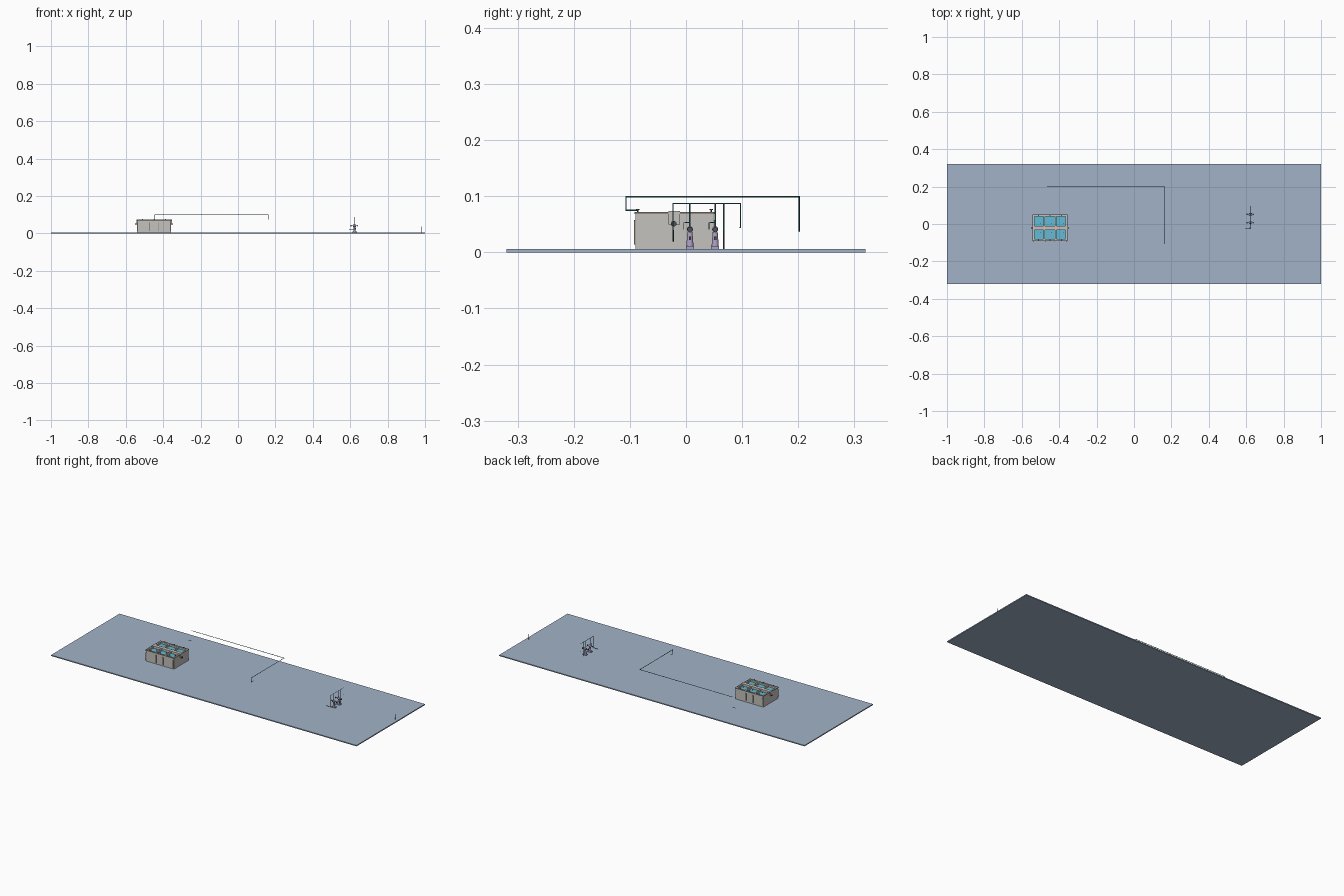
import bpy, math
from mathutils import Vector

if "Cube" in bpy.data.objects:
    bpy.data.objects.remove(bpy.data.objects["Cube"])


def material(name, rgb):
    m = bpy.data.materials.new(name)
    m.diffuse_color = (*rgb, 1)
    m.use_nodes = True
    m.node_tree.nodes["Principled BSDF"].inputs["Base Color"].default_value = m.diffuse_color
    return m


GROUND = material("ground_blue", (0.36, 0.45, 0.58))
CONCRETE = material("concrete", (0.55, 0.54, 0.51))
RIM = material("rim_brown", (0.30, 0.25, 0.21))
WATER = material("water", (0.12, 0.50, 0.68))
TEAL = material("pipe_teal", (0.05, 0.20, 0.20))
PUMP = material("pump_lavender", (0.42, 0.36, 0.55))
DARK = material("dark_metal", (0.08, 0.08, 0.10))


def box(name, x0, x1, y0, y1, z0, z1, mat):
    bpy.ops.mesh.primitive_cube_add(size=1, location=((x0 + x1) / 2, (y0 + y1) / 2, (z0 + z1) / 2))
    o = bpy.context.object
    o.name = name
    o.scale = (x1 - x0, y1 - y0, z1 - z0)
    bpy.ops.object.transform_apply(location=False, rotation=False, scale=True)
    o.data.materials.append(mat)
    return o


def rod(name, a, b, r, mat, r2=None, sides=16):
    a, b = Vector(a), Vector(b)
    bpy.ops.mesh.primitive_cone_add(vertices=sides, radius1=r, radius2=r if r2 is None else r2,
                                    depth=(b - a).length, location=(a + b) / 2)
    o = bpy.context.object
    o.name = name
    o.rotation_euler = (b - a).to_track_quat('Z', 'Y').to_euler()
    o.data.materials.append(mat)
    bpy.ops.object.shade_smooth_by_angle()
    return o


def pipe(name, points, r, mat=TEAL):
    c = bpy.data.curves.new(name, 'CURVE')
    c.dimensions = '3D'
    c.bevel_depth = r
    c.bevel_resolution = 2
    c.use_fill_caps = True
    s = c.splines.new('POLY')
    s.points.add(len(points) - 1)
    for p, q in zip(s.points, points):
        p.co = (*q, 1)
    c.materials.append(mat)
    o = bpy.data.objects.new(name, c)
    bpy.context.collection.objects.link(o)
    return o


# Base slab
G = 0.006
box("ground_slab", -1, 1, -0.32, 0.32, 0, G, GROUND)

# Tank walls
X0, X1, Y0, Y1, H, T = -0.541, -0.357, -0.090, 0.049, 0.071, 0.009
CH0, CH1 = -0.031, -0.011          # central channel
DIV = (-0.480, -0.418)             # cross walls
for n, y in (("front", Y0), ("back", Y1 - T)):
    box(f"tank_{n}_wall", X0, X1, y, y + T, G, H, CONCRETE)
for n, x in (("left", X0), ("right", X1 - T)):
    box(f"tank_{n}_wall", x, x + T, Y0 + T, Y1 - T, G, H, CONCRETE)
for x in DIV:
    box("tank_cross_wall", x - 0.004, x + 0.004, Y0 + T, Y1 - T, G, H, CONCRETE)
box("tank_floor", X0 + T, X1 - T, Y0 + T, Y1 - T, G, 0.012, CONCRETE)
box("central_channel", X0 - 0.003, X1 + 0.003, CH0, CH1, 0.050, 0.074, CONCRETE)

# Water in the six cells
xs = (X0 + T, DIV[0] - 0.004, DIV[0] + 0.004, DIV[1] - 0.004, DIV[1] + 0.004, X1 - T)
for i in range(0, 6, 2):
    for y0, y1 in ((Y0 + T, CH0), (CH1, Y1 - T)):
        box("cell_water", xs[i], xs[i + 1], y0, y1, 0.012, 0.061, WATER)

# Brown rim lines around the tank top
for y in (Y0, Y1):
    box("rim_long", X0 - 0.002, X1 + 0.002, y - 0.002, y + 0.002, 0.068, 0.072, RIM)
for x in (X0, X1):
    box("rim_short", x - 0.002, x + 0.002, Y0, Y1, 0.068, 0.072, RIM)

# Pilasters on the long walls
for x in (X0 + 0.004, -0.473, -0.427, X1 - 0.004):
    for y in (Y0, Y1):
        box("wall_pilaster", x - 0.002, x + 0.002, y - 0.003, y + 0.003, 0.014, 0.058, RIM)

# Gate posts with handwheels, one per cell
for x in (-0.511, -0.449, -0.387):
    for y in (Y0 + 0.004, Y1 - 0.004):
        rod("gate_stem", (x, y, 0.07), (x, y, 0.076), 0.0012, DARK)
        rod("gate_wheel", (x, y, 0.0755), (x, y, 0.077), 0.003, DARK)
    for y in (CH0 - 0.014, CH1 + 0.014):
        rod("cell_mixer", (x + 0.01, y, 0.058), (x + 0.01, y, 0.067), 0.002, DARK)

# Channel end connections
for x, d in ((X0, -1), (X1, 1)):
    rod("channel_nozzle", (x, -0.022, 0.051), (x + d * 0.007, -0.022, 0.051), 0.003, TEAL)
    rod("channel_flange", (x + d * 0.005, -0.022, 0.051), (x + d * 0.008, -0.022, 0.051), 0.005, DARK)

# Long transfer pipe
pipe("transfer_pipe", [(-0.465, 0.202, 0.038), (-0.446, 0.202, 0.038), (-0.446, 0.202, 0.099),
                       (0.161, 0.202, 0.099), (0.161, -0.107, 0.099), (0.161, -0.107, 0.075),
                       (0.161, -0.087, 0.075)], 0.0015)

# Pump station: two pumps feeding one header
for y in (0.007, 0.052):
    box("pump_plinth", 0.612, 0.636, y - 0.007, y + 0.007, G, 0.011, PUMP)
    rod("pump_body", (0.623, y, 0.010), (0.623, y, 0.036), 0.0065, PUMP, 0.0045)
    rod("pump_casing", (0.615, y, 0.041), (0.631, y, 0.041), 0.0055, PUMP)
    box("pump_panel", 0.628, 0.631, y - 0.002, y + 0.002, 0.022, 0.028, DARK)
    rod("pump_inlet", (0.603, y, 0.041), (0.615, y, 0.041), 0.0018, TEAL)
    rod("pump_outlet", (0.631, y, 0.041), (0.641, y, 0.041), 0.0018, TEAL)
    for x in (0.604, 0.640):
        rod("pump_flange", (x - 0.0015, y, 0.041), (x + 0.0015, y, 0.041), 0.0045, DARK)
    pipe("pump_riser", [(0.623, y, 0.044), (0.623, y, 0.087)], 0.0013)
    pipe("bypass_loop", [(0.623, y - 0.011, 0.041), (0.623, y - 0.011, 0.053), (0.623, y, 0.053)], 0.0008)

pipe("header_pipe", [(0.593, -0.023, 0.020), (0.623, -0.023, 0.020), (0.623, -0.023, 0.087),
                     (0.623, 0.097, 0.087), (0.623, 0.097, 0.043)], 0.0013)
pipe("header_support", [(0.623, 0.067, G), (0.623, 0.067, 0.087)], 0.0012)

# Small marker post by the slab edge
pipe("edge_post", [(0.983, 0.067, G), (0.983, 0.067, 0.038)], 0.0012, DARK)
